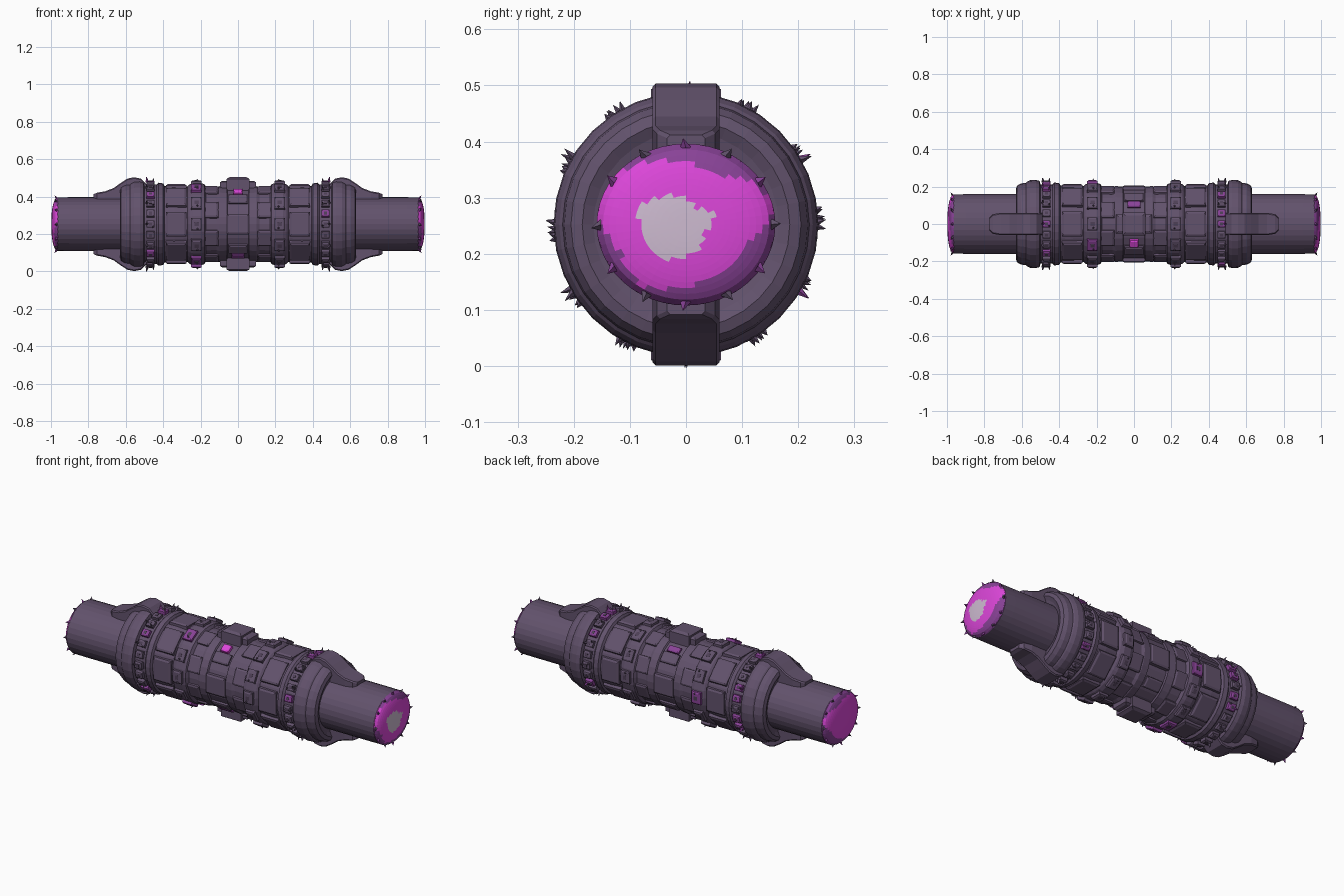
import bpy, bmesh, math, random
from mathutils import Vector

if "Cube" in bpy.data.objects:
    bpy.data.objects.remove(bpy.data.objects["Cube"])

random.seed(4)
C = 0.252          # height of the long axis
SIDES = 32


def mat(name, col):
    m = bpy.data.materials.new(name)
    m.diffuse_color = (*col, 1)
    m.use_nodes = True
    m.node_tree.nodes["Principled BSDF"].inputs["Base Color"].default_value = m.diffuse_color
    return m


SHELL = mat("dusky purple shell", (0.122, 0.084, 0.150))
DARK = mat("dark purple recess", (0.075, 0.050, 0.092))
PURPLE = mat("mid purple", (0.25, 0.055, 0.31))
MAGENTA = mat("bright magenta", (0.72, 0.062, 0.70))
PALE = mat("pale lilac", (0.62, 0.50, 0.64))


def finish(bm, name, mats):
    bmesh.ops.recalc_face_normals(bm, faces=bm.faces)
    me = bpy.data.meshes.new(name)
    bm.to_mesh(me)
    bm.free()
    for m in mats:
        me.materials.append(m)
    ob = bpy.data.objects.new(name, me)
    bpy.context.collection.objects.link(ob)
    return ob


def polar(x, r, a, ky=1.0, kz=1.0):
    return Vector((x, r * ky * math.cos(a), C + r * kz * math.sin(a)))


def lathe(bm, prof, ky=1.0, kz=1.0, n=SIDES):
    rings = [[bm.verts.new(polar(x, r, 2 * math.pi * i / n, ky, kz)) for i in range(n)]
             for x, r in prof]
    for p, q in zip(rings, rings[1:]):
        for i in range(n):
            j = (i + 1) % n
            bm.faces.new((p[i], p[j], q[j], q[i]))
    return rings


def plate(bm, x0, x1, a, half, r0, r1, taper=0.012, mi=0):
    """Tapered block sitting on the barrel at angle a."""
    rad = Vector((0, math.cos(a), math.sin(a)))
    tan = Vector((0, -math.sin(a), math.cos(a)))
    o = Vector((0, 0, C))
    vs = []
    for r, t in ((r0, 0), (r1 - taper * 0.6, 0), (r1, taper)):
        vs.append([bm.verts.new(o + rad * r + tan * s + Vector((x, 0, 0)))
                   for x, s in ((x0 + t, -half + t), (x1 - t, -half + t),
                                (x1 - t, half - t), (x0 + t, half - t))])
    faces = [bm.faces.new(vs[2]), bm.faces.new(vs[0][::-1])]
    for p, q in zip(vs, vs[1:]):
        for i in range(4):
            j = (i + 1) % 4
            faces.append(bm.faces.new((p[i], p[j], q[j], q[i])))
    for f in faces:
        f.material_index = mi


def spike(bm, x, r0, r1, a, w, lean=0.0, mi=0):
    """Four-sided thorn pointing outward."""
    base = [bm.verts.new(polar(x + dx * w, r0, a + dt * w / r0))
            for dx, dt in ((1, 0), (0, 1), (-1, 0), (0, -1))]
    tip = bm.verts.new(polar(x + lean, r1, a + random.uniform(-0.04, 0.04)))
    for i in range(4):
        bm.faces.new((base[i], base[(i + 1) % 4], tip)).material_index = mi


# inner tube running the full length
bm = bmesh.new()
lathe(bm, [(-0.965, 0.15), (-0.9, 0.151), (-0.62, 0.151), (0.62, 0.151), (0.9, 0.151), (0.965, 0.15)],
      1.055, 0.955)
finish(bm, "inner_tube", [SHELL])

# central barrel
bm = bmesh.new()
half = [(0.0, 0.192), (0.055, 0.192), (0.06, 0.200), (0.10, 0.203), (0.115, 0.196),
        (0.17, 0.198), (0.18, 0.214), (0.20, 0.220), (0.24, 0.220), (0.26, 0.212),
        (0.27, 0.202), (0.34, 0.207), (0.40, 0.205), (0.44, 0.207)]
lathe(bm, [(-x, r) for x, r in half[:0:-1]] + half)
finish(bm, "barrel", [SHELL])

for s, side in ((-1, "left"), (1, "right")):
    # stepped collar
    bm = bmesh.new()
    prof = [(0.39, 0.200), (0.40, 0.218), (0.425, 0.222), (0.435, 0.212), (0.50, 0.212),
            (0.505, 0.230), (0.525, 0.236), (0.555, 0.234), (0.572, 0.226), (0.578, 0.220),
            (0.605, 0.217), (0.625, 0.205), (0.632, 0.185), (0.622, 0.165), (0.615, 0.14)]
    lathe(bm, [(s * x, r) for x, r in prof])
    finish(bm, "collar_" + side, [SHELL])

    # stud ring with thorns, outer
    bm = bmesh.new()
    for i in range(24):
        a = 2 * math.pi * i / 24
        mi = 2 if random.random() < 0.2 else 0
        plate(bm, s * 0.468 - 0.022, s * 0.468 + 0.022, a, 0.019, 0.20, 0.232, 0.007, mi)
        plate(bm, s * 0.468 - 0.008, s * 0.468 + 0.008, a, 0.008, 0.225, 0.2335, 0.001, 1)
        if i % 2 == 0:
            spike(bm, s * 0.484, 0.222, 0.256 if i % 4 else 0.250, a, 0.011, s * 0.006, mi)
            spike(bm, s * 0.455, 0.222, 0.248, a + 0.05, 0.009, -s * 0.004, 0)
    finish(bm, "outer_stud_ring_" + side, [SHELL, DARK, PURPLE])

    # clasp ring, inner
    bm = bmesh.new()
    for i in range(12):
        a = 2 * math.pi * i / 12
        mi = 2 if random.random() < 0.12 or (s < 0 and i in (4, 8)) else 0
        plate(bm, s * 0.222 - 0.028, s * 0.222 + 0.028, a, 0.034, 0.20, 0.234, 0.008, mi)
        plate(bm, s * 0.222 - 0.010, s * 0.222 + 0.010, a, 0.011, 0.225, 0.2355, 0.001, 1)
        spike(bm, s * 0.215, 0.228, 0.245, a + 0.1, 0.010, s * 0.004)
    finish(bm, "inner_clasp_ring_" + side, [SHELL, DARK, PURPLE])

    # raised armour panels between the rings
    bm = bmesh.new()
    for i in range(8):
        a = math.pi / 2 + 2 * math.pi * i / 8
        plate(bm, min(s * 0.275, s * 0.385), max(s * 0.275, s * 0.385), a, 0.066, 0.18, 0.214, 0.010)
        plate(bm, min(s * 0.105, s * 0.185), max(s * 0.105, s * 0.185), a + math.pi / 8, 0.045, 0.18, 0.205, 0.009)
    finish(bm, "armour_panels_" + side, [SHELL])

    # top and bottom fins sloping onto the tube
    bm = bmesh.new()
    outline = [(0.49, 0.215), (0.52, 0.244), (0.555, 0.251), (0.59, 0.244), (0.625, 0.222),
               (0.665, 0.193), (0.71, 0.176), (0.755, 0.168), (0.772, 0.160)]
    for u in (1, -1):
        rows = []
        for x, z in outline:
            w = 0.060 if x < 0.75 else (0.052 if x < 0.76 else 0.034)
            rows.append([bm.verts.new((s * x, y, C + u * h)) for y, h in
                         ((-w, 0.12), (-w, z - 0.006), (-w + 0.006, z),
                          (w - 0.006, z), (w, z - 0.006), (w, 0.12))])
        for p, q in zip(rows, rows[1:]):
            for i in range(6):
                j = (i + 1) % 6
                bm.faces.new((p[i], p[j], q[j], q[i]))
        bm.faces.new(rows[0])
        bm.faces.new(rows[-1])
    finish(bm, "fins_" + side, [SHELL])

    # glowing domed end, coloured by distance from the core
    bm = bmesh.new()
    steps = 14
    prof = []
    for k in range(steps):
        t = 1 - k / steps
        prof.append((s * (0.962 + 0.036 * math.sqrt(max(0, 1 - t ** 2.5))), 0.151 * t))
    rings = lathe(bm, prof, 1.055, 0.955, 48)
    bm.faces.new(rings[-1])
    for f in bm.faces:
        c = f.calc_center_median()
        y, z = c.y, c.z - C
        ang = math.atan2(z, y)
        wob = 1 + 0.10 * math.sin(3 * ang + 0.6) + 0.06 * math.sin(5 * ang)
        if s > 0 and math.hypot((y + 0.022) / 0.064, (z + 0.003) / 0.054) < wob:
            f.material_index = 2
        elif math.hypot((y + 0.015) / 0.148, (z - 0.004) / 0.112) < wob:
            f.material_index = 1
    finish(bm, "glowing_end_" + side, [PURPLE, MAGENTA, PALE])

    # thorns round the end rim
    bm = bmesh.new()
    for i in range(12):
        a = 2 * math.pi * i / 12
        r = 0.151 * math.hypot(1.055 * math.cos(a), 0.955 * math.sin(a))
        spike(bm, s * 0.968, r - 0.008, r + 0.010, a, 0.011, s * 0.012, i % 2)
    finish(bm, "end_thorns_" + side, [SHELL, PURPLE])

# central top and bottom blocks, with smaller ones round the waist
bm = bmesh.new()
for u in (1, -1):
    plate(bm, -0.062, 0.062, u * math.pi / 2, 0.062, 0.15, 0.251, 0.016)
    plate(bm, -0.095, 0.095, u * math.pi / 2, 0.050, 0.15, 0.232, 0.012)
    for w in (0, math.pi):
        plate(bm, -0.06, 0.06, w, 0.055, 0.15, 0.207, 0.010)
        for d in (-0.75, 0.75):
            plate(bm, -0.05, 0.05, w + d, 0.030, 0.15, 0.204, 0.008)
finish(bm, "waist_blocks", [SHELL])

# glowing gems on the front of the waist
bm = bmesh.new()
plate(bm, -0.024, 0.024, math.radians(121), 0.022, 0.17, 0.212, 0.007, 0)
plate(bm, -0.036, 0.036, math.radians(238), 0.024, 0.17, 0.207, 0.007, 1)
plate(bm, -0.036, 0.036, math.radians(58), 0.018, 0.17, 0.206, 0.007, 1)
finish(bm, "waist_gems", [MAGENTA, PURPLE])
